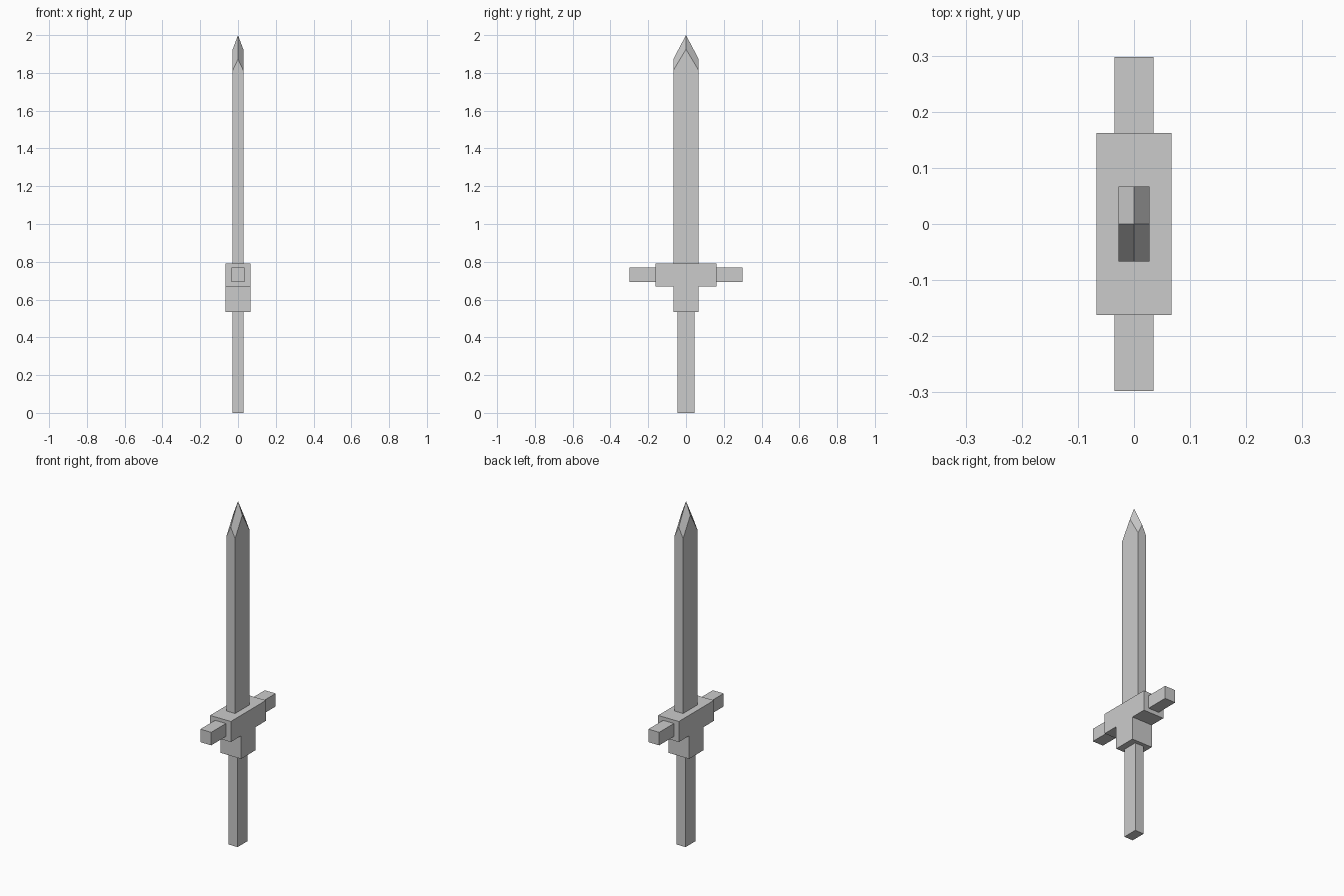
import bpy, bmesh

if "Cube" in bpy.data.objects:
    bpy.data.objects.remove(bpy.data.objects["Cube"])


def finish(name, bm):
    bmesh.ops.recalc_face_normals(bm, faces=bm.faces)
    mesh = bpy.data.meshes.new(name)
    bm.to_mesh(mesh)
    bm.free()
    obj = bpy.data.objects.new(name, mesh)
    bpy.context.collection.objects.link(obj)
    return obj


def box(name, lo, hi):
    bm = bmesh.new()
    bmesh.ops.create_cube(bm, size=1)
    for v in bm.verts:
        v.co = [(a + b) / 2 + c * (b - a) for a, b, c in zip(lo, hi, v.co)]
    return finish(name, bm)


# Grip
box("grip", (-0.029, -0.045, 0), (0.029, 0.045, 0.535))

# Guard body: T-shaped profile in YZ, extruded along X
half = [(0.067, 0.535), (0.067, 0.67), (0.162, 0.67), (0.162, 0.79)]
outline = half + [(-y, z) for y, z in reversed(half)]
bm = bmesh.new()
face = bm.faces.new([bm.verts.new((-0.067, y, z)) for y, z in outline])
ext = bmesh.ops.extrude_face_region(bm, geom=[face])
bmesh.ops.translate(bm, vec=(0.134, 0, 0),
                    verts=[g for g in ext["geom"] if isinstance(g, bmesh.types.BMVert)])
finish("guard_body", bm)

# Guard arms, one on each side
for side, label in ((1, "back"), (-1, "front")):
    y0, y1 = sorted((side * 0.162, side * 0.298))
    box("guard_arm_" + label, (-0.035, y0, 0.694), (0.035, y1, 0.77))

# Blade: rectangular shaft whose four corners are cut towards a faceted point
W, D = 0.028, 0.067
ring = [(-1, -1), (0, -1), (1, -1), (1, 0), (1, 1), (0, 1), (-1, 1), (-1, 0)]
tip_z = {(1, 1): 1.813, (0, 1): 1.873, (1, 0): 1.925}
bm = bmesh.new()
low = [bm.verts.new((x * W, y * D, 0.79)) for x, y in ring]
top = [bm.verts.new((x * W, y * D, tip_z[abs(x), abs(y)])) for x, y in ring]
apex = bm.verts.new((0, 0, 2))
bm.faces.new(low)
for i in range(0, 8, 2):
    k = (i + 2) % 8
    bm.faces.new((low[i], low[i + 1], low[k], top[k], top[i + 1], top[i]))
    bm.faces.new((apex, top[i - 1], top[i], top[i + 1]))
finish("blade", bm)
